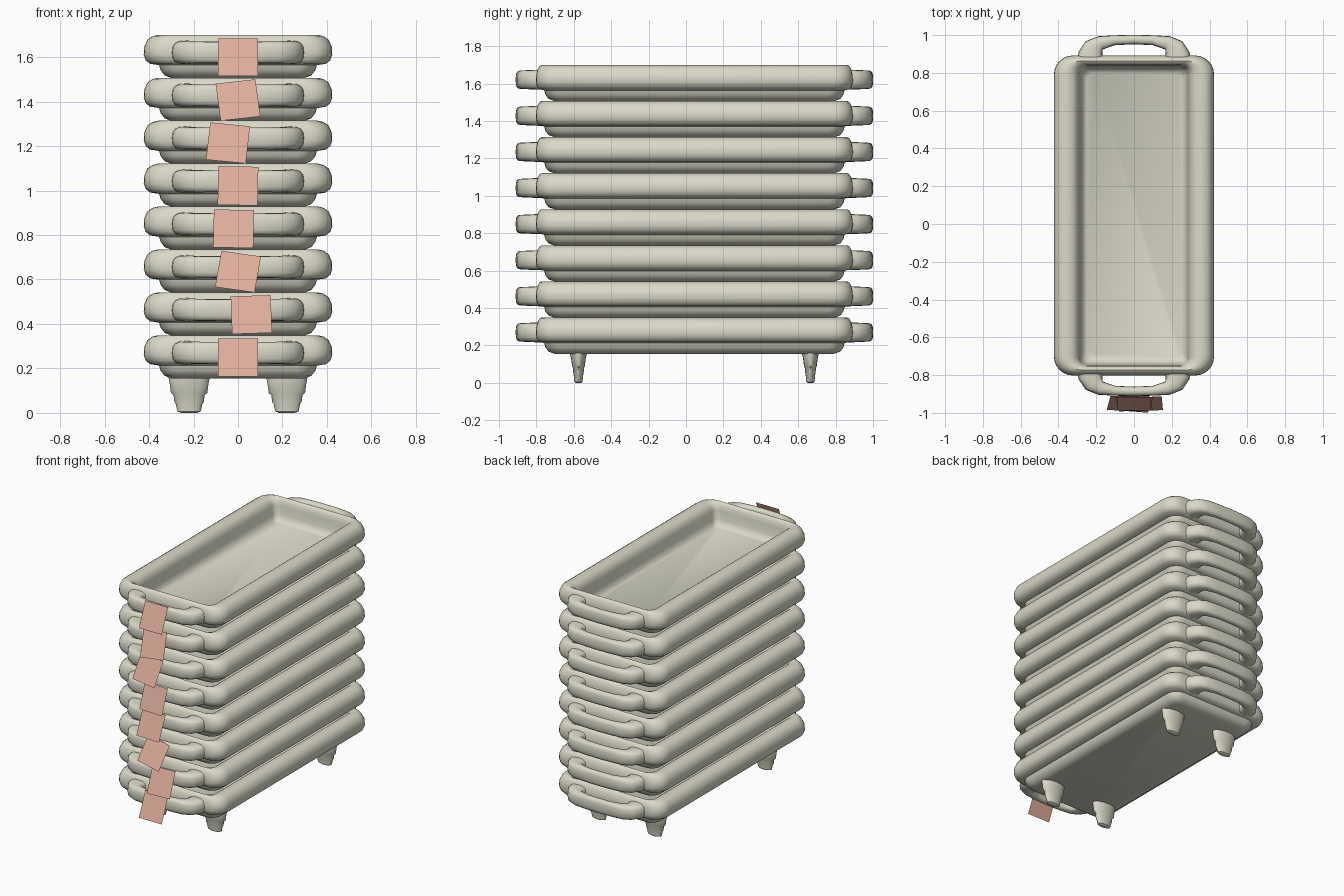
import bpy, bmesh, math
from mathutils import Matrix, Vector

if "Cube" in bpy.data.objects:
    bpy.data.objects.remove(bpy.data.objects["Cube"])


def material(name, color):
    m = bpy.data.materials.new(name)
    m.diffuse_color = color
    m.use_nodes = True
    m.node_tree.nodes["Principled BSDF"].inputs["Base Color"].default_value = m.diffuse_color
    return m


cream = material("cream_enamel", (0.70, 0.69, 0.58, 1))
pink = material("pink_paper", (0.74, 0.42, 0.33, 1))


def add_object(name, mesh, mat=None):
    ob = bpy.data.objects.new(name, mesh)
    bpy.context.collection.objects.link(ob)
    if mat and not mesh.materials:
        mesh.materials.append(mat)
    return ob


def mesh_from_rings(name, rings, smooth_angle=40):
    """Join a list of equal-length point loops into a closed smooth skin."""
    bm = bmesh.new()
    loops = [[bm.verts.new(p) for p in r] for r in rings]
    n = len(loops[0])
    for a, b in zip(loops, loops[1:]):
        for i in range(n):
            j = (i + 1) % n
            bm.faces.new((a[i], a[j], b[j], b[i]))
    bm.faces.new(loops[0][::-1])
    bm.faces.new(loops[-1])
    bmesh.ops.recalc_face_normals(bm, faces=bm.faces)
    for f in bm.faces:
        f.smooth = True
    for e in bm.edges:
        e.smooth = e.calc_face_angle(0) < math.radians(smooth_angle)
    me = bpy.data.meshes.new(name)
    bm.to_mesh(me)
    bm.free()
    return me


def rounded_rect(hx, hy, r, z, steps=6):
    pts = []
    for k, (sx, sy) in enumerate([(1, 1), (-1, 1), (-1, -1), (1, -1)]):
        for i in range(steps + 1):
            a = math.pi / 2 * (k + i / steps)
            pts.append((sx * (hx - r) + r * math.cos(a),
                        sy * (hy - r) + r * math.sin(a), z))
    return pts


# Tray shell: half width, half length, corner radius, height
tray_profile = [
    (.300, .745, .05, .000), (.330, .780, .07, .012), (.348, .797, .08, .035),
    (.355, .803, .08, .058), (.395, .828, .09, .064), (.415, .842, .10, .080),
    (.424, .847, .10, .105), (.422, .846, .10, .140), (.408, .838, .10, .172),
    (.385, .828, .09, .188), (.360, .818, .08, .194), (.325, .808, .06, .188),
    (.302, .798, .05, .170), (.290, .792, .04, .140), (.282, .786, .04, .080),
    (.270, .774, .04, .048), (.250, .755, .04, .035),
]
tray_mesh = mesh_from_rings("tray", [rounded_rect(*p) for p in tray_profile])

# Handle: swept rounded section, path x, y, half thickness, half height
half = [(.232, -.80, .070, .054), (.228, -.850, .068, .053),
        (.212, -.888, .056, .051), (.178, -.914, .037, .050),
        (.100, -.928, .026, .049)]
path = [(-x, y, t, h) for x, y, t, h in half] + [(0, -.931, .025, .049)] + half[::-1]
handle_rings = []
for i, (x, y, t, h) in enumerate(path):
    p0, p1 = path[max(i - 1, 0)], path[min(i + 1, len(path) - 1)]
    tan = Vector((p1[0] - p0[0], p1[1] - p0[1])).normalized()
    ring = []
    for k in range(16):
        a = 2 * math.pi * k / 16
        c, s = math.cos(a), math.sin(a)
        u = t * math.copysign(abs(c) ** .7, c)
        v = h * math.copysign(abs(s) ** .7, s)
        ring.append((x - tan.y * u, y + tan.x * u, .115 + v))
    handle_rings.append(ring)
handle_mesh = mesh_from_rings("handle", handle_rings, 60)

# Paper tag: one flat sheet, hung slanting outward
tag_mesh = bpy.data.meshes.new("tag")
tag_mesh.from_pydata([(-.09, 0, -.092), (.09, 0, -.092), (.09, 0, .092), (-.09, 0, .092)],
                     [], [(0, 1, 2, 3)])

# Stack of trays; tag x offset, roll and slope in degrees, from the bottom up
CY = .045
tags = [(0, 0, 23), (.06, 2, 23), (0, -9, 27), (-.02, -1, 22),
        (0, -1, 19), (-.045, -6, 24), (0, 7, 24), (0, 0, 23)]
for i, (tx, roll, slope) in enumerate(tags):
    z = .155 + i * .193
    add_object(f"tray_{i + 1}", tray_mesh, cream).location = (0, CY, z)
    for end, rot in (("front", 0), ("back", math.pi)):
        h = add_object(f"{end}_handle_{i + 1}", handle_mesh, cream)
        h.location = (0, CY, z)
        h.rotation_euler.z = rot
    tag = add_object(f"paper_tag_{i + 1}", tag_mesh, pink)
    tag.matrix_world = (Matrix.Translation((tx, -.951, z + .094))
                        @ Matrix.Rotation(math.radians(-slope), 4, 'X')
                        @ Matrix.Rotation(math.radians(-roll), 4, 'Y'))

# Stepped, flattened legs: half width, half depth, height
leg_profile = [(.035, .015, 0), (.052, .022, .006), (.060, .025, .040),
               (.066, .027, .048), (.070, .030, .080), (.082, .034, .090),
               (.087, .039, .130), (.092, .045, .155), (.092, .045, .175)]
leg_mesh = mesh_from_rings("leg", [
    [(rx * math.cos(2 * math.pi * k / 20), ry * math.sin(2 * math.pi * k / 20), z)
     for k in range(20)] for rx, ry, z in leg_profile])
for sx, side in ((-1, "left"), (1, "right")):
    for sy, end in ((-1, "front"), (1, "back")):
        add_object(f"{end}_{side}_leg", leg_mesh, cream).location = (sx * .22, CY + sy * .62, 0)
